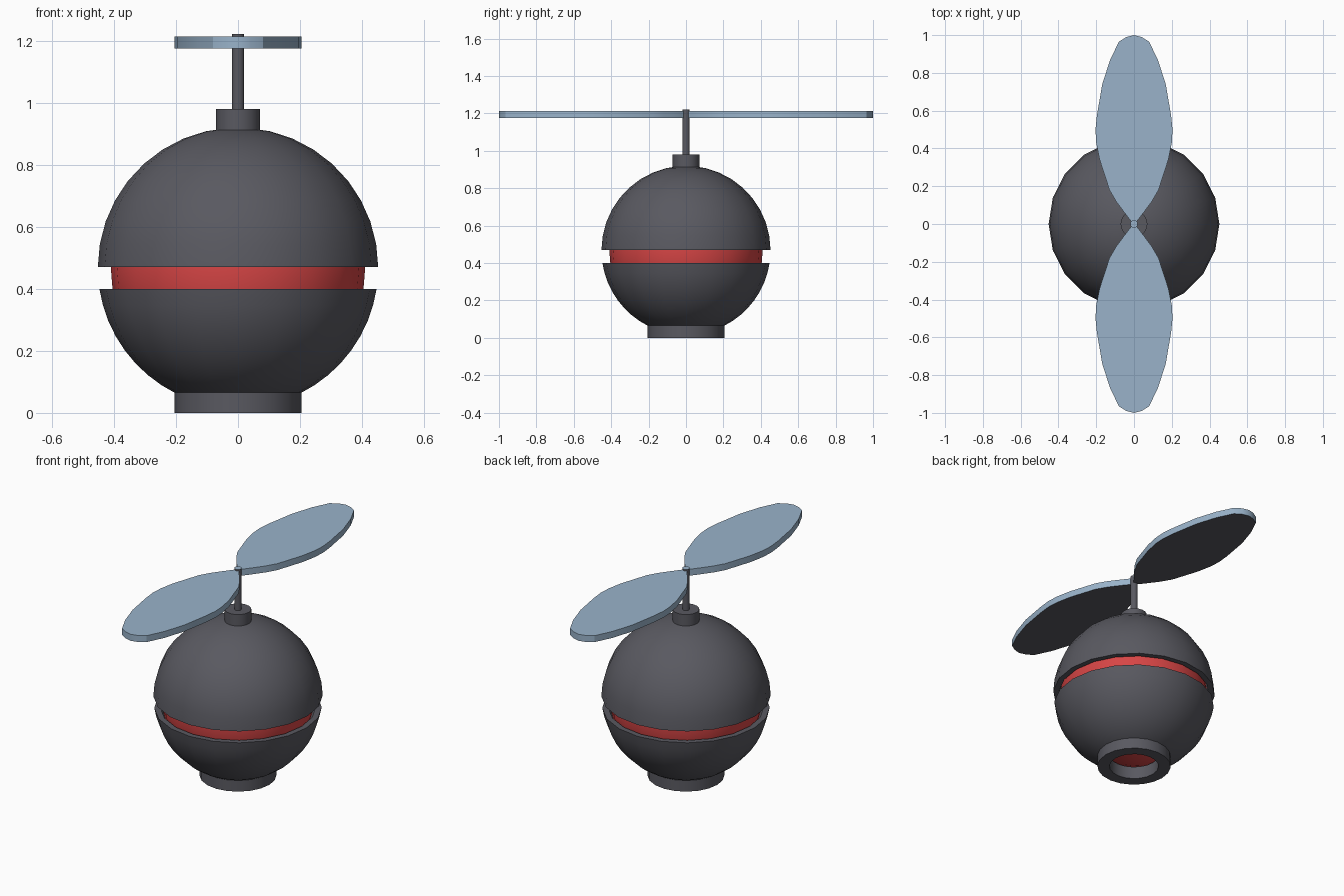
import bpy
import bmesh
from math import asin, acos, cos, sin, pi, radians
from mathutils import Matrix

if "Cube" in bpy.data.objects:
    bpy.data.objects.remove(bpy.data.objects["Cube"])

SIDES = 20
CENTRE = 0.468      # height of the ball's middle
OUTER, INNER, CORE = 0.452, 0.42, 0.41


def material(name, colour):
    mat = bpy.data.materials.new(name)
    mat.use_nodes = True
    mat.diffuse_color = (*colour, 1)
    bsdf = next(n for n in mat.node_tree.nodes if n.type == "BSDF_PRINCIPLED")
    bsdf.inputs["Base Color"].default_value = (*colour, 1)
    return mat


grey = material("dark grey", (0.10, 0.10, 0.118))
red = material("red", (0.68, 0.06, 0.06))
blue = material("pale blue", (0.32, 0.45, 0.59))


def finish(name, bm, mats, smooth=True):
    bmesh.ops.recalc_face_normals(bm, faces=bm.faces)
    mesh = bpy.data.meshes.new(name)
    bm.to_mesh(mesh)
    bm.free()
    for mat in mats:
        mesh.materials.append(mat)
    if smooth:
        mesh.shade_smooth()
        mesh.set_sharp_from_angle(angle=radians(30))
    obj = bpy.data.objects.new(name, mesh)
    bpy.context.collection.objects.link(obj)
    return obj


def lathe(name, profile, mat):
    """Turn a closed (radius, height) outline around the z axis."""
    bm = bmesh.new()
    verts = [bm.verts.new((r, 0, z)) for r, z in profile]
    edges = [bm.edges.new((a, b)) for a, b in zip(verts, verts[1:] + verts[:1])]
    bmesh.ops.spin(bm, geom=verts + edges, cent=(0, 0, 0), axis=(0, 0, 1),
                   angle=2 * pi, steps=SIDES)
    bmesh.ops.remove_doubles(bm, verts=bm.verts, dist=0.0005)
    return finish(name, bm, [mat])


def arc(radius, start, end, steps=9):
    angles = [start + (end - start) * i / steps for i in range(steps + 1)]
    return [(radius * cos(a), CENTRE + radius * sin(a)) for a in angles]


def shell(name, rim_height, end_radius, sign):
    """Hollow ball section from its rim to an opening near the pole."""
    def span(radius):
        return asin((rim_height - CENTRE) / radius), sign * acos(end_radius / radius)
    outline = arc(OUTER, *span(OUTER)) + arc(INNER, *span(INNER))[::-1]
    return lathe(name, outline, grey)


def cylinder(bm, radius, bottom, top):
    bmesh.ops.create_cone(bm, cap_ends=True, segments=SIDES, radius1=radius,
                          radius2=radius, depth=top - bottom,
                          matrix=Matrix.Translation((0, 0, (bottom + top) / 2)))


# Ball: two shells around a red core
shell("upper_shell", 0.47, 0.03, 1)
shell("lower_shell", 0.40, 0.15, -1)

bm = bmesh.new()
bmesh.ops.create_uvsphere(bm, u_segments=SIDES, v_segments=SIDES, radius=CORE,
                          matrix=Matrix.Translation((0, 0, CENTRE)))
finish("inner_core", bm, [red])

# Hollow base ring
lathe("base_ring", [(0.205, 0), (0.205, 0.067), (0.137, 0.075), (0.137, 0)], grey)

# Collar and shaft
bm = bmesh.new()
cylinder(bm, 0.071, 0.90, 0.98)
finish("collar", bm, [grey])

bm = bmesh.new()
cylinder(bm, 0.02, 0.95, 1.222)
bm.faces.ensure_lookup_table()
for face in bm.faces:
    face.material_index = int(face.normal.z > 0.9)
finish("shaft", bm, [grey, blue])

# Two flat leaf-shaped blades, grey underneath
HALF = [(0.016, 0.015), (0.053, 0.063), (0.095, 0.12), (0.13, 0.18), (0.182, 0.34),
        (0.2, 0.43), (0.204, 0.5), (0.196, 0.577), (0.168, 0.74),
        (0.127, 0.868), (0.08, 0.965), (0.04, 0.99)]
outline = ([(0, 0)] + HALF + [(0, 1)] + [(-x, y) for x, y in reversed(HALF)])
for name, side in (("back_blade", 1), ("front_blade", -1)):
    bm = bmesh.new()
    base = bm.faces.new([bm.verts.new((x * side, y * side, 1.175)) for x, y in outline])
    raised = bmesh.ops.extrude_face_region(bm, geom=[base], use_keep_orig=True)
    bmesh.ops.translate(bm, vec=(0, 0, 0.038),
                        verts=[v for v in raised["geom"] if isinstance(v, bmesh.types.BMVert)])
    bmesh.ops.recalc_face_normals(bm, faces=bm.faces)
    for face in bm.faces:
        face.normal_update()
        face.material_index = int(face.normal.z < -0.9)
    finish(name, bm, [blue, grey])
